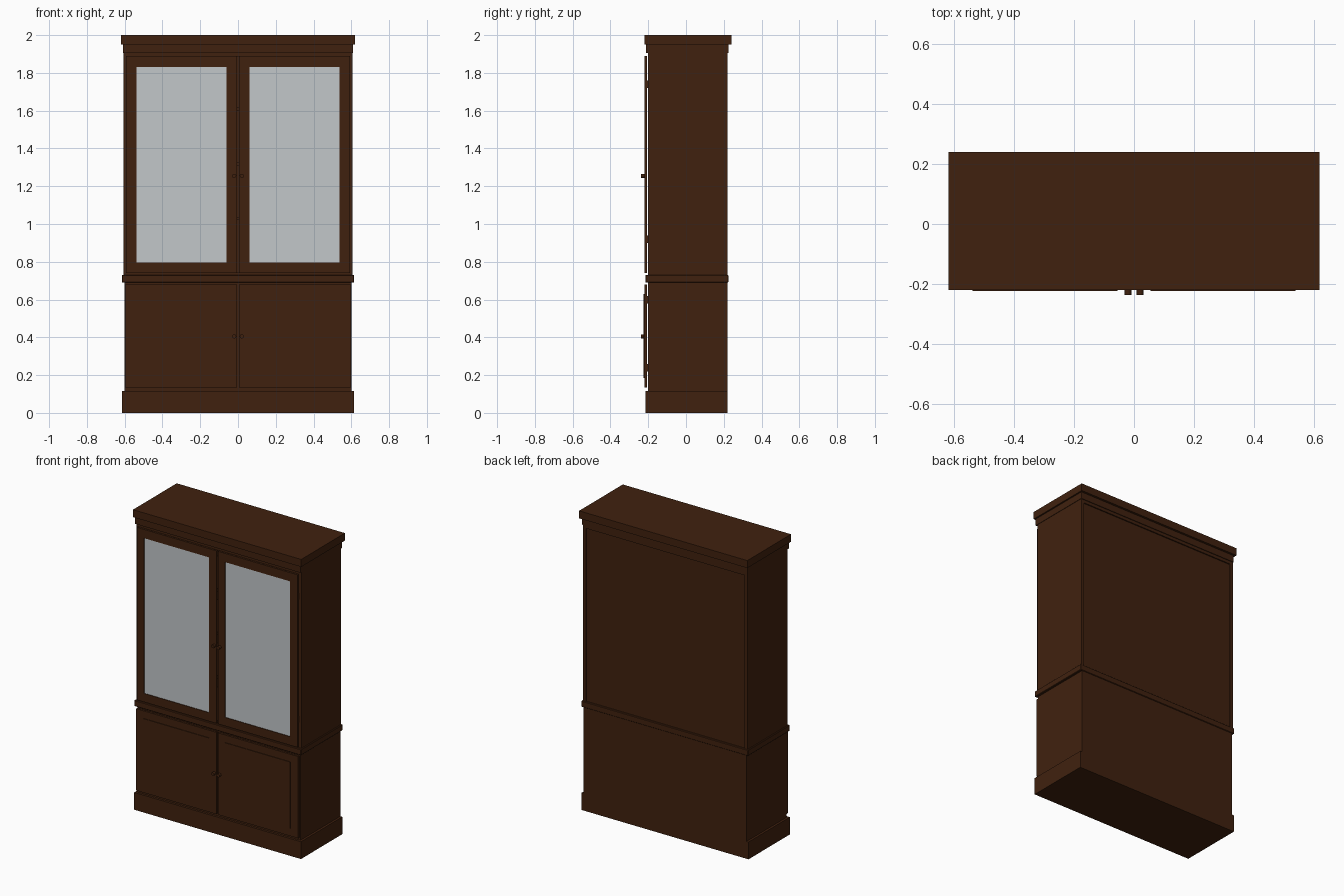
import bpy
import math

if "Cube" in bpy.data.objects:
    bpy.data.objects.remove(bpy.data.objects["Cube"], do_unlink=True)


def material(name, rgb):
    mat = bpy.data.materials.new(name)
    mat.use_nodes = True
    mat.diffuse_color = (*rgb, 1)
    mat.node_tree.nodes["Principled BSDF"].inputs["Base Color"].default_value = (*rgb, 1)
    return mat


wood = material("dark wood", (0.051, 0.0152, 0.0045))
glass = material("pale glass", (0.54, 0.57, 0.59))


def box(name, xs, ys, zs, mat=wood, bevel=0):
    """Box from its lower and upper limits on each axis."""
    limits = (xs, ys, zs)
    bpy.ops.mesh.primitive_cube_add(size=1, location=[(a + b) / 2 for a, b in limits])
    ob = bpy.context.object
    ob.name = name
    ob.scale = [b - a for a, b in limits]
    bpy.ops.object.transform_apply(location=False, rotation=False, scale=True)
    ob.data.materials.append(mat)
    if bevel:
        mod = ob.modifiers.new("eased edges", "BEVEL")
        mod.width = bevel
        mod.segments = 1
    return ob


def wide(name, half, ys, zs, **kw):
    return box(name, (-half, half), ys, zs, **kw)


def knob(name, x, z):
    bpy.ops.mesh.primitive_cylinder_add(vertices=16, radius=0.011, depth=0.018,
                                        location=(x, -0.229, z), rotation=(math.pi / 2, 0, 0))
    ob = bpy.context.object
    ob.name = name
    ob.data.materials.append(wood)
    bpy.ops.object.shade_smooth_by_angle()


# Plinth, lower case, waist moulding and crown
wide("plinth", 0.615, (-0.215, 0.22), (0, 0.115))
wide("lower_case", 0.60, (-0.20, 0.22), (0.115, 0.69))
wide("waist_moulding", 0.615, (-0.215, 0.225), (0.69, 0.73), bevel=0.003)
wide("crown_lower", 0.61, (-0.212, 0.225), (1.905, 1.95))
wide("crown_upper", 0.62, (-0.22, 0.24), (1.95, 2.0))

# Open upper case with a recessed back and shelves
wide("upper_back", 0.585, (0.20, 0.212), (0.73, 1.905))
wide("upper_top", 0.585, (-0.20, 0.22), (1.885, 1.905))
wide("upper_floor", 0.585, (-0.20, 0.20), (0.73, 0.745))
for i in range(3):
    z = 1.02 + i * 0.29
    wide(f"shelf_{i + 1}", 0.585, (-0.18, 0.20), (z, z + 0.018))

DOOR = (-0.22, -0.207)
for side, s in (("left", 1), ("right", -1)):
    def span(a, b):
        return tuple(sorted((a * s, b * s)))

    box(f"upper_side_{side}", span(0.585, 0.607), (-0.20, 0.22), (0.73, 1.905))

    # Glazed upper door: stiles, rails and pane
    box(f"outer_stile_{side}", span(0.538, 0.592), DOOR, (0.74, 1.89))
    box(f"inner_stile_{side}", span(0.006, 0.06), DOOR, (0.74, 1.89))
    box(f"bottom_rail_{side}", span(0.06, 0.538), DOOR, (0.74, 0.797))
    box(f"top_rail_{side}", span(0.06, 0.538), DOOR, (1.832, 1.89))
    box(f"glass_pane_{side}", span(0.06, 0.538), (-0.216, -0.211), (0.797, 1.832), mat=glass)

    # Solid lower door with a raised panel
    box(f"lower_door_{side}", span(0.006, 0.597), DOOR, (0.135, 0.68))
    box(f"raised_panel_{side}", span(0.055, 0.54), (-0.224, -0.22), (0.185, 0.63))

    # Hinge blocks joining the doors to the case
    for level, z in (("low", 0.22), ("mid", 0.58), ("upper", 0.90), ("high", 1.72)):
        box(f"hinge_{level}_{side}", span(0.575, 0.59), (-0.207, -0.20), (z, z + 0.04))

    knob(f"upper_knob_{side}", 0.02 * s, 1.255)
    knob(f"lower_knob_{side}", 0.02 * s, 0.405)
